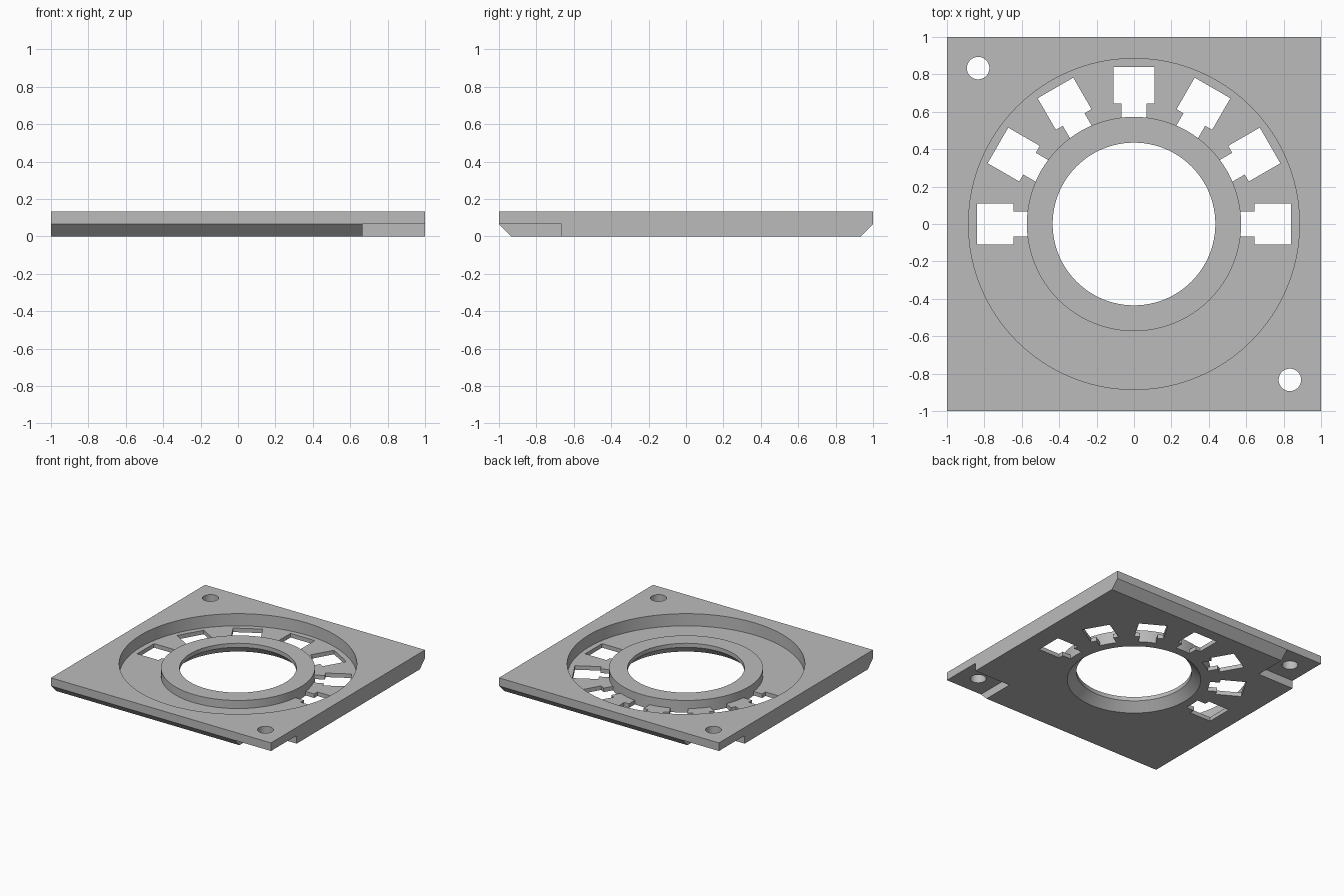
import bpy, bmesh, math
from mathutils import Matrix

cube = bpy.data.objects.get("Cube")
if cube:
    bpy.data.objects.remove(cube, do_unlink=True)

UNIT = 1 / 15          # chamfer and step size
TOP = 2 * UNIT         # plate thickness
FLOOR = UNIT / 2       # recess floor height
HUB_TOP = 1.5 * UNIT
SEGMENTS = 96

grey = bpy.data.materials.new("plain_grey")
grey.use_nodes = True
colour = (0.5, 0.5, 0.5, 1)
grey.diffuse_color = colour
grey.node_tree.nodes["Principled BSDF"].inputs["Base Color"].default_value = colour


def finish(name, bm):
    bmesh.ops.recalc_face_normals(bm, faces=bm.faces[:])
    mesh = bpy.data.meshes.new(name)
    bm.to_mesh(mesh)
    bm.free()
    mesh.materials.append(grey)
    obj = bpy.data.objects.new(name, mesh)
    bpy.context.collection.objects.link(obj)
    return obj


def prism(name, outline, low, high, matrix=Matrix()):
    """Extrude a flat outline from low to high along its local z."""
    bm = bmesh.new()
    face = bm.faces.new([bm.verts.new((a, b, low)) for a, b in outline])
    new = bmesh.ops.extrude_face_region(bm, geom=[face])["geom"]
    verts = [v for v in new if isinstance(v, bmesh.types.BMVert)]
    bmesh.ops.translate(bm, verts=verts, vec=(0, 0, high - low))
    bm.transform(matrix)
    return finish(name, bm)


def disc(name, radius, low, high, x=0, y=0, count=SEGMENTS):
    angles = [math.tau * i / count for i in range(count)]
    outline = [(x + radius * math.cos(t), y + radius * math.sin(t)) for t in angles]
    return prism(name, outline, low, high)


def lathe(name, profile):
    """Revolve a closed radius/height profile around z."""
    bm = bmesh.new()
    rings = []
    for i in range(SEGMENTS):
        t = math.tau * i / SEGMENTS
        rings.append([bm.verts.new((r * math.cos(t), r * math.sin(t), z)) for r, z in profile])
    n = len(profile)
    for i in range(SEGMENTS):
        a, b = rings[i], rings[(i + 1) % SEGMENTS]
        for j in range(n):
            k = (j + 1) % n
            bm.faces.new((a[j], b[j], b[k], a[k]))
    return finish(name, bm)


def combine(target, tool, operation="DIFFERENCE"):
    tool.hide_render = True
    mod = target.modifiers.new("combine", "BOOLEAN")
    mod.solver = "EXACT"
    mod.operation = operation
    mod.object = tool
    bpy.context.view_layer.objects.active = target
    bpy.ops.object.modifier_apply(modifier=mod.name)
    bpy.data.objects.remove(tool, do_unlink=True)


# Square plate, chamfered under its front and back edges
side = [(-1, TOP), (-1, UNIT), (UNIT - 1, 0), (1 - UNIT, 0), (1, UNIT), (1, TOP)]
along_x = Matrix(((0, 0, 1, 0), (1, 0, 0, 0), (0, 1, 0, 0), (0, 0, 0, 1)))
plate = prism("mounting_plate", side, -1, 1, along_x)

# Round recess and the opening that takes the hub
combine(plate, disc("recess_cutter", 0.885, FLOOR, 0.3))
combine(plate, disc("bore_cutter", 0.55, -0.1, 0.3))

# Ring of stepped slots through the recess floor
half_slot = [(0.067, 0.52), (0.067, 0.645), (0.11, 0.645), (0.11, 0.84)]
slot = half_slot + [(-x, y) for x, y in reversed(half_slot)]
for i in range(12):
    turn = Matrix.Rotation(math.tau * i / 12, 4, "Z")
    combine(plate, prism("slot_cutter", slot, -0.1, 0.09, turn))

# Two opposite corners: underside notch and screw hole
for s in (1, -1):
    inner, outer = s * 10 * UNIT, s * 1.1
    notch = [(inner, -inner), (outer, -inner), (outer, -outer), (inner, -outer)]
    combine(plate, prism("notch_cutter", notch, -0.1, UNIT))
    combine(plate, disc("hole_cutter", 0.06, -0.1, 0.3, s * 12.5 * UNIT, -s * 12.5 * UNIT, 48))

# Raised hub ring with a flared lower bore
hub = lathe("hub_ring", [(0.503, 0), (0.573, 0), (0.573, HUB_TOP), (0.435, HUB_TOP), (0.435, UNIT)])
combine(plate, hub, "UNION")

bpy.ops.object.select_all(action="DESELECT")
plate.select_set(True)
bpy.context.view_layer.objects.active = plate
bpy.ops.object.shade_smooth_by_angle(angle=math.radians(30))
